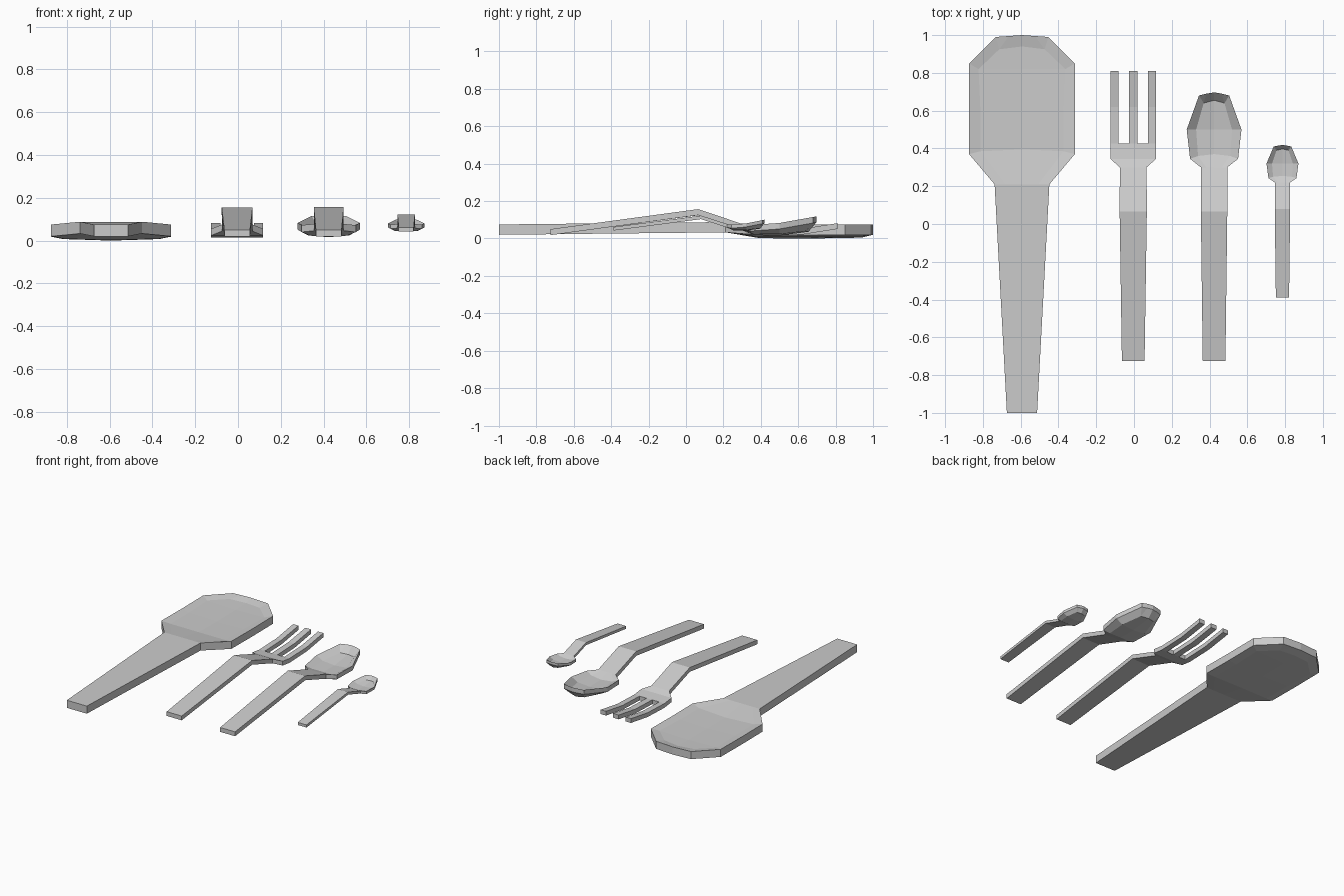
import bpy, bmesh

if "Cube" in bpy.data.objects:
    bpy.data.objects.remove(bpy.data.objects["Cube"])


def solid(name, rows, thick, cx, skip=lambda r, c: False):
    """Loft rows of top-surface points, then extrude straight down to make a solid."""
    bm = bmesh.new()
    grid = [[bm.verts.new((cx + x, y, z)) for x, y, z in row] for row in rows]
    for r in range(len(grid) - 1):
        for c in range(len(grid[0]) - 1):
            if not skip(r, c):
                bm.faces.new((grid[r][c], grid[r][c + 1], grid[r + 1][c + 1], grid[r + 1][c]))
    bmesh.ops.remove_doubles(bm, verts=bm.verts[:], dist=0.0005)
    bmesh.ops.delete(bm, geom=[v for v in bm.verts if not v.link_faces], context='VERTS')
    ext = bmesh.ops.extrude_face_region(bm, geom=bm.faces[:], use_keep_orig=True)
    moved = [g for g in ext['geom'] if isinstance(g, bmesh.types.BMVert)]
    bmesh.ops.translate(bm, verts=moved, vec=(0, 0, -thick))
    bmesh.ops.recalc_face_normals(bm, faces=bm.faces[:])
    me = bpy.data.meshes.new(name)
    bm.to_mesh(me)
    bm.free()
    ob = bpy.data.objects.new(name, me)
    bpy.context.collection.objects.link(ob)
    return ob


def flat(y, hw, z, fracs=(-1, -0.6, 0, 0.6, 1)):
    return [(hw * f, y, z) for f in fracs]


def dish(outer, inner, mid):
    """Mirrored five-point row: rim, inner slope, centre."""
    (xo, yo, zo), (xi, yi, zi), (ym, zm) = outer, inner, mid
    return [(-xo, yo, zo), (-xi, yi, zi), (0, ym, zm), (xi, yi, zi), (xo, yo, zo)]


# Large server with broad shallow blade
server = [
    flat(-1.0, 0.08, 0.075),
    flat(0.21, 0.145, 0.088),
    dish((0.28, 0.37, 0.075), (0.22, 0.385, 0.063), (0.395, 0.057)),
    dish((0.28, 0.60, 0.073), (0.22, 0.60, 0.062), (0.60, 0.055)),
    dish((0.28, 0.85, 0.075), (0.23, 0.82, 0.063), (0.82, 0.057)),
    dish((0.14, 0.99, 0.075), (0.12, 0.925, 0.063), (0.94, 0.060)),
    dish((0.14, 0.99, 0.075), (0.07, 0.995, 0.075), (1.0, 0.075)),
]
solid("serving_spoon", server, 0.055, -0.593)

# Fork: bent handle, shoulders, three upswept tines
F = (-1, -0.65, -0.19, 0.19, 0.65, 1)
fork = [flat(y, hw, z, F) for y, hw, z in (
    (-0.725, 0.06, 0.05), (0.065, 0.072, 0.155), (0.30, 0.071, 0.075),
    (0.345, 0.121, 0.055), (0.425, 0.121, 0.045), (0.62, 0.121, 0.052),
    (0.81, 0.121, 0.082))]
solid("fork", fork, 0.031, -0.004, lambda r, c: r >= 4 and c in (1, 3))

# Spoon: bent handle and faceted bowl
spoon = [
    flat(-0.725, 0.06, 0.05),
    flat(0.065, 0.07, 0.157),
    flat(0.30, 0.07, 0.078),
    dish((0.127, 0.345, 0.072), (0.085, 0.36, 0.055), (0.37, 0.050)),
    dish((0.145, 0.50, 0.083), (0.095, 0.50, 0.056), (0.50, 0.048)),
    dish((0.08, 0.68, 0.115), (0.055, 0.64, 0.072), (0.655, 0.068)),
    dish((0.08, 0.68, 0.115), (0.04, 0.69, 0.117), (0.697, 0.118)),
]
solid("spoon", spoon, 0.032, 0.424)


# Teaspoon: the spoon profile scaled down, with a shorter bowl
def small(p):
    x, y, z = p
    k = 0.593 if y < 0.3 else 0.5
    return (x * 0.583, 0.22 + (y - 0.3) * k, 0.033 + z * 0.57)


solid("teaspoon", [[small(p) for p in row] for row in spoon], 0.019, 0.786)
